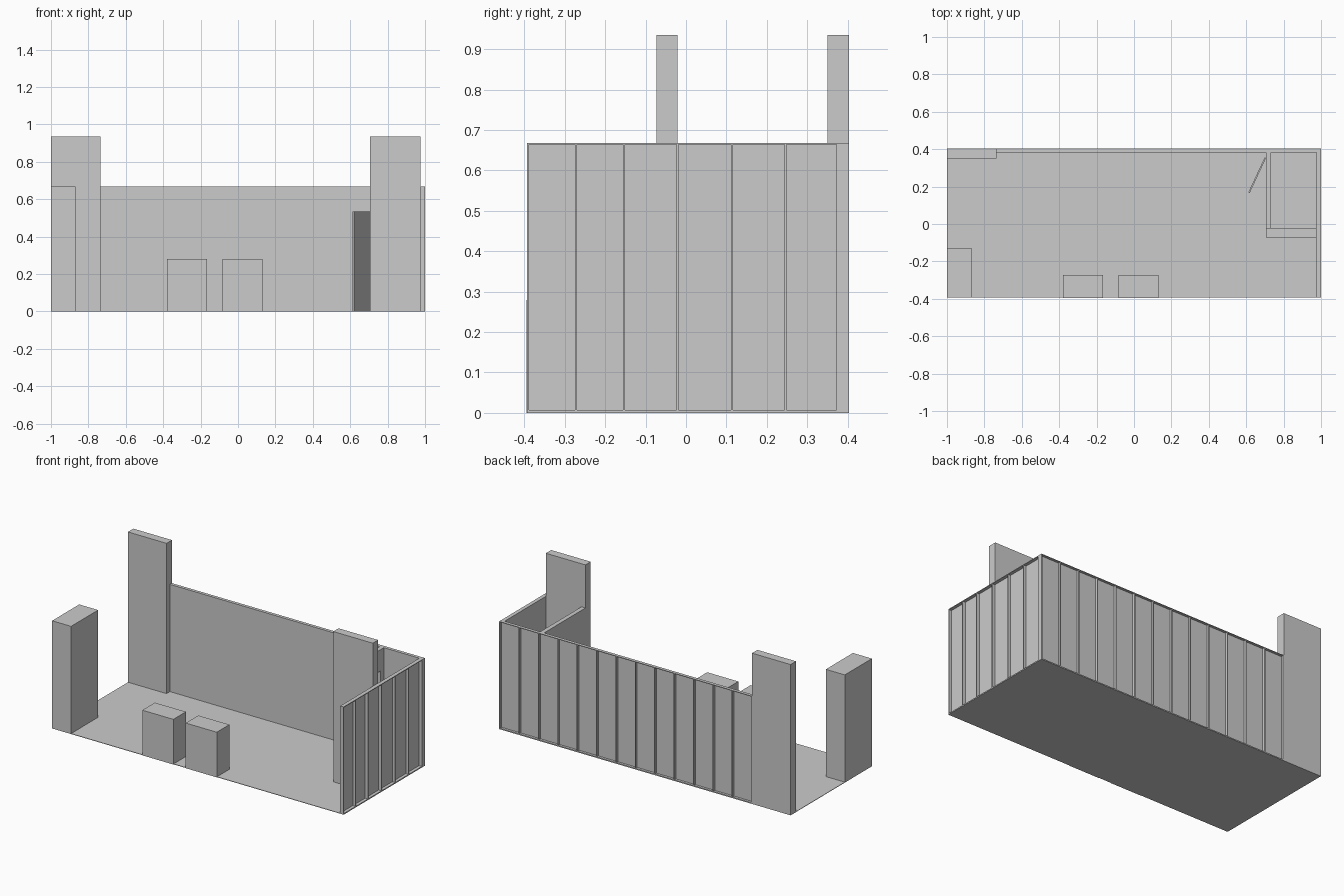
import bpy, bmesh, math
from mathutils import Vector

if "Cube" in bpy.data.objects:
    bpy.data.objects.remove(bpy.data.objects["Cube"])

FRONT, BACK = -0.393, 0.403
WALL_H, TOWER_H = 0.668, 0.935


def add_boxes(name, boxes):
    """One object made of boxes given as (x0, x1, y0, y1, z0, z1)."""
    bm = bmesh.new()
    for x0, x1, y0, y1, z0, z1 in boxes:
        verts = bmesh.ops.create_cube(bm, size=1)["verts"]
        bmesh.ops.scale(bm, vec=(x1 - x0, y1 - y0, z1 - z0), verts=verts)
        bmesh.ops.translate(bm, vec=((x0 + x1) / 2, (y0 + y1) / 2, (z0 + z1) / 2), verts=verts)
    mesh = bpy.data.meshes.new(name)
    bm.to_mesh(mesh)
    bm.free()
    obj = bpy.data.objects.new(name, mesh)
    bpy.context.collection.objects.link(obj)
    return obj


# Floor slab
add_boxes("floor", [(-1, 1, FRONT, BACK, 0, 0.003)])

# Wall panels facing the inside of the stand
add_boxes("back_panel", [(-0.735, 0.98, 0.383, 0.388, 0, WALL_H)])
add_boxes("right_panel", [(0.976, 0.981, FRONT, 0.388, 0, WALL_H)])

# Open stud framing behind the back panel: plates and 13 bays
T = 0.006
frame = [(-0.735, 1, 0.388, BACK, 0, 0.007), (-0.735, 1, 0.388, BACK, WALL_H - 0.004, WALL_H)]
bays = 13
for i in range(bays + 1):
    x = -0.735 + i * (1.735 - T) / bays
    frame.append((x, x + T, 0.388, BACK, 0.007, WALL_H - 0.004))
add_boxes("back_frame", frame)

# Open stud framing behind the right panel, with a solid corner post
frame = [(0.981, 1, FRONT, 0.388, 0, 0.007), (0.981, 1, FRONT, 0.388, WALL_H - 0.004, WALL_H),
         (0.981, 1, 0.373, 0.388, 0.007, WALL_H - 0.004)]
for y in (FRONT + 0.002, -0.273, -0.154, -0.021, 0.113, 0.246):
    frame.append((0.981, 1, y - T / 2 + 0.001, y + T / 2, 0.007, WALL_H - 0.004))
add_boxes("right_frame", frame)

# Tall sign towers at the rear left and in front of the store room
add_boxes("left_tower", [(-1, -0.735, 0.35, BACK, 0, TOWER_H)])
add_boxes("right_tower", [(0.705, 0.976, -0.073, -0.021, 0, TOWER_H)])

# Store room partition with a doorway
DOOR_H, HINGE, LENGTH = 0.535, 0.353, 0.206
add_boxes("partition", [(0.705, 0.732, -0.021, HINGE - LENGTH, 0, WALL_H),
                        (0.705, 0.732, HINGE, 0.383, 0, WALL_H),
                        (0.705, 0.732, HINGE - LENGTH, HINGE, DOOR_H, WALL_H)])

# Door standing ajar
door = add_boxes("door", [(-0.008, 0, -LENGTH, 0, 0.003, DOOR_H)])
door.location = Vector((0.706, HINGE, 0))
door.rotation_euler.z = -math.radians(25)

# Tall display block and two front counters
add_boxes("display_block", [(-1, -0.87, FRONT, -0.128, 0, WALL_H)])
for i, x in enumerate((-0.38, -0.082)):
    add_boxes(f"counter_{i + 1}", [(x, x + 0.213, FRONT - 0.002, -0.272, 0, 0.28)])
